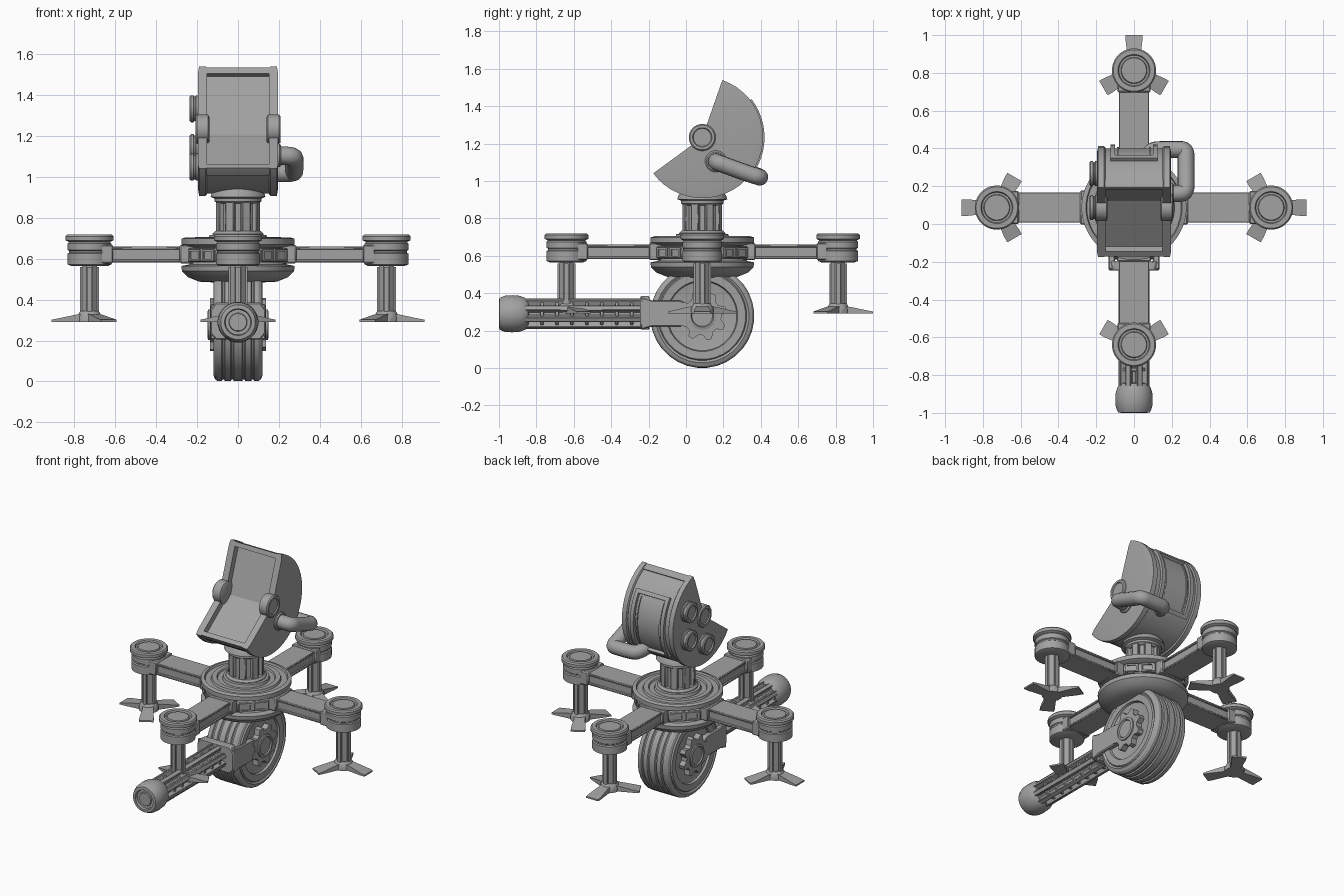
import bpy, bmesh
from math import pi, sin, cos, radians
from mathutils import Matrix, Vector

cube = bpy.data.objects.get("Cube")
if cube:
    bpy.data.objects.remove(cube)

grey = bpy.data.materials.new("plain_grey")
grey.use_nodes = True
GREY = (0.36, 0.36, 0.36, 1)
grey.diffuse_color = GREY
grey.node_tree.nodes["Principled BSDF"].inputs["Base Color"].default_value = GREY

CY = 0.087                       # y of the central axis
WHEEL = Vector((0, CY, 0.278))
HEAD = Vector((0, CY, 1.233))
T = Matrix.Translation
def turn(angle, axis='Z'):
    return Matrix.Rotation(angle, 4, axis)
TO_X = turn(pi / 2, 'Y')         # lathe axis z -> +x
TO_FRONT = turn(pi / 2, 'X')     # lathe axis z -> -y
parts = []


def loft(name, rings, mat=Matrix(), bevel=0):
    """Bridge equal-length rings of points and cap both ends."""
    bm = bmesh.new()
    rows = [[bm.verts.new(mat @ Vector(p)) for p in ring] for ring in rings]
    n = len(rows[0])
    for a, b in zip(rows, rows[1:]):
        for i in range(n):
            j = (i + 1) % n
            bm.faces.new((a[i], a[j], b[j], b[i]))
    bm.faces.new(rows[0])
    bm.faces.new(rows[-1])
    bmesh.ops.recalc_face_normals(bm, faces=bm.faces)
    mesh = bpy.data.meshes.new(name)
    bm.to_mesh(mesh)
    bm.free()
    mesh.materials.append(grey)
    ob = bpy.data.objects.new(name, mesh)
    bpy.context.collection.objects.link(ob)
    if bevel:
        mod = ob.modifiers.new("bevel", 'BEVEL')
        mod.width, mod.segments = bevel, 1
    parts.append(ob)
    return ob


def lathe(name, profile, mat=Matrix(), sides=32):
    off = pi / sides
    return loft(name, [[(r * cos(off + 2 * pi * i / sides), r * sin(off + 2 * pi * i / sides), z)
                        for i in range(sides)] for r, z in profile], mat)


def rect(x, hw, z0, z1):
    return [(x, -hw, z0), (x, hw, z0), (x, hw, z1), (x, -hw, z1)]


def bar(name, x0, x1, hw, z0, z1, mat=Matrix(), bevel=0):
    return loft(name, [rect(x0, hw, z0, z1), rect(x1, hw, z0, z1)], mat, bevel)


# ---- base hub
axis = T((0, CY, 0))
lathe("hub", [(.13, .485), (.19, .488), (.245, .51), (.275, .54), (.278, .565), (.24, .572),
              (.235, .58), (.235, .655), (.262, .662), (.278, .67), (.278, .698), (.255, .705),
              (.25, .692), (.215, .692), (.21, .706), (.18, .706), (.175, .696), (.145, .696),
              (.14, .715), (.12, .718)], axis, 40)
for k in range(4):
    m = axis @ turn(pi / 4 + k * pi / 2)
    bar("hub_panel", .2, .25, .1, .585, .65, m, .006)
    for s in (-1, 1):
        for z0, z1 in ((.59, .6), (.635, .645)):
            bar("panel_frame", .24, .258, .035, z0, z1, m @ T((0, s * .048, 0)))
        for e in (-1, 1):
            bar("panel_post", .24, .258, .006, .59, .645, m @ T((0, s * .048 + e * .034, 0)))

# ---- four arms, each with a pod, a leg and a three-toed foot
for k in range(4):
    m = axis @ turn(k * pi / 2)
    bar("arm", .2, .67, .07, .59, .655, m)
    bar("arm_top_flange", .2, .67, .08, .645, .66, m, .004)
    bar("arm_bottom_flange", .2, .67, .08, .582, .597, m, .004)
    bar("arm_root", .2, .285, .09, .578, .668, m, .006)
    bar("arm_clamp", .61, .67, .088, .578, .668, m, .006)
    p = m @ T((.726, 0, 0))
    lathe("pod", [(.09, .565), (.107, .572), (.107, .625), (.1, .63), (.1, .638), (.107, .643),
                  (.107, .675), (.1, .682), (.117, .69), (.117, .71), (.11, .718), (.085, .718),
                  (.08, .708), (.07, .708), (.066, .716)], p)
    lathe("leg", [(.04, .3), (.04, .57)], p, 8)
    for j in range(4):
        bar("leg_rib", .03, .047, .012, .34, .56, p @ turn(j * pi / 2))
    lathe("ankle", [(.062, .292), (.062, .318), (.05, .34), (.045, .345)], p, 12)
    for j in range(3):
        loft("toe", [rect(.0, .034, .292, .335), rect(.07, .034, .292, .326),
                     rect(.155, .044, .292, .308), rect(.187, .044, .292, .302)],
             p @ turn(j * 2 * pi / 3))

# ---- wheel with grooved tread
half = [(.17, .1), (.185, .104), (.19, .118), (.232, .12), (.238, .112), (.25, .12), (.268, .112),
        (.277, .1), (.278, .08), (.269, .076), (.269, .068), (.278, .064), (.278, .036),
        (.269, .032), (.269, .024), (.278, .02)]
w = T(WHEEL) @ TO_X
lathe("wheel", half + [(r, -x) for r, x in reversed(half)], w, 32)
for s in (-1, 1):
    side = T(WHEEL) @ turn(s * pi / 2, 'Y')
    gear = [((.132 if i % 4 in (1, 2) else .103), 2 * pi * (i + (.2 if i % 4 == 0 else 0)) / 32)
            for i in range(32)]
    loft("gear", [[(r * cos(a), r * sin(a), z) for r, a in gear] for z in (.09, .138)], side)
    lathe("gear_cap", [(.075, .13), (.075, .146), (.06, .15), (.055, .142), (.02, .142)], side, 24)
    # fork plate reaching from the collar to the gear
    outline = [(-.24, .205), (-.18, .222), (-.03, .222), (.06, .25), (.06, .31),
               (-.03, .362), (-.18, .362), (-.24, .38)]
    loft("fork_plate", [[(s * x, y, z) for y, z in outline] for x in (.1, .135)], bevel=.006)

# ---- slotted barrel pointing forward
TAIL_Z = .29
front = T((0, 0, TAIL_Z)) @ TO_FRONT
loft("barrel_collar", [[(x, y, z) for x, z in
                        ((-.11, .205), (.11, .205), (.135, .235), (.135, .35),
                         (.11, .385), (-.11, .385), (-.135, .35), (-.135, .235))]
                       for y in (-.245, -.195)], bevel=.006)
lathe("barrel_core", [(.055, .2), (.055, .9)], front, 16)
for k in range(8):
    m = front @ turn(k * pi / 4 + pi / 8)
    loft("barrel_bar", [[(x, y, z) for x, y in ((.05, -.015), (.084, -.015), (.084, .015), (.05, .015))]
                        for z in (.24, .88)], m, .004)
for k in range(8):
    z = .28 + k * .08
    lathe("barrel_ring", [(.055, z), (.072, z + .003), (.072, z + .017), (.055, z + .02)], front, 16)
lathe("barrel_cap", [(.075, .845), (.086, .86), (.097, .89), (.1, .93), (.097, .97), (.085, .998),
                     (.066, 1.0), (.062, .985), (.045, .985), (.042, .992)], front, 24)

# ---- neck
lathe("neck", [(.095, .7), (.095, .9)], axis, 8)
for k in range(8):
    bar("neck_rib", .07, .108, .022, .715, .88, axis @ turn(k * pi / 4 + pi / 8), .004)
lathe("neck_base", [(.125, .7), (.125, .722), (.112, .735)], axis, 24)
lathe("neck_flange", [(.1, .87), (.115, .88), (.115, .895), (.135, .902), (.13, .92), (.1, .96)], axis, 24)

# ---- head: a thick open sector between two cheeks
A0, A1, R = radians(-143.7), radians(70.7), .325


def arc(x, r, a0=A0, a1=A1, n=28):
    return [(x, HEAD.y + r * cos(a0 + (a1 - a0) * i / n), HEAD.z + r * sin(a0 + (a1 - a0) * i / n))
            for i in range(n + 1)]


def curved_plate(name, x0, x1, r0, r1, a0, a1, n=12):
    return loft(name, [arc(x, r1, a0, a1, n) + arc(x, r0, a0, a1, n)[::-1] for x in (x0, x1)])


inset = .13
tip = (HEAD.y + .034, HEAD.z - .025)     # fold line of the sunken face
loft("head_core", [arc(x, .314, A0 + inset, A1 - inset) + [(x, *tip)] for x in (-.16, .16)])
for s in (-1, 1):
    loft("cheek", [arc(s * x, r) + [(s * x, HEAD.y, HEAD.z)]
                   for x, r in ((.152, R - .008), (.158, R), (.19, R), (.196, R - .035))])
curved_plate("upper_lip", -.16, .16, .29, .32, A1 - inset - .02, A1)
curved_plate("lower_lip", -.16, .16, .29, .32, A0, A0 + inset + .02)

# back window frame
lo, hi = radians(-38), radians(38)
for s in (-1, 1):
    curved_plate("window_side", s * .1, s * .125, .3, .333, lo, hi)
    curved_plate("window_trim", s * .08, s * .09, .3, .321, lo + .12, hi - .12)
for a in (lo, hi - .08):
    curved_plate("window_end", -.125, .125, .3, .333, a, a + .08, 3)

# pivots on both cheeks
for s in (-1, 1):
    lathe("pivot", [(.06, .14), (.072, .146), (.072, .2), (.066, .207), (.052, .207), (.048, .2), (.02, .2)],
          T(HEAD) @ turn(s * pi / 2, 'Y'), 24)

# three round lamps on the right cheek
for y, z in ((.18, .1), (.18, -.09), (0, -.185)):
    lathe("side_lamp", [(.067, .18), (.067, .205), (.06, .209), (.06, .214), (.067, .218), (.067, .23),
                        (.06, .236), (.047, .236), (.043, .228), (.02, .228)],
          T(HEAD + Vector((0, y, z))) @ turn(-pi / 2, 'Y'), 24)

# ---- pipe looping from the left cheek to the back
curve = bpy.data.curves.new("pipe", 'CURVE')
curve.dimensions = '3D'
curve.bevel_depth, curve.bevel_resolution, curve.use_fill_caps = .045, 4, True
path = [(.15, .16, 1.105), (.22, .16, 1.105), (.275, .165, 1.1), (.275, .22, 1.08), (.275, .33, 1.04),
        (.275, .395, 1.02), (.22, .395, 1.02), (.15, .395, 1.02), (.08, .39, 1.025), (.06, .31, 1.05)]
spline = curve.splines.new('NURBS')
spline.points.add(len(path) - 1)
for pt, co in zip(spline.points, path):
    pt.co = (*co, 1)
spline.order_u, spline.use_endpoint_u, spline.resolution_u = 3, True, 6
curve.materials.append(grey)
bpy.context.collection.objects.link(bpy.data.objects.new("pipe", curve))
lathe("pipe_socket", [(.058, .18), (.058, .203), (.05, .21)],
      T((0, .16, 1.105)) @ TO_X, 20)

# ---- smooth shading with sharp edges kept
bpy.ops.object.select_all(action='DESELECT')
for ob in parts:
    ob.select_set(True)
bpy.context.view_layer.objects.active = parts[0]
bpy.ops.object.shade_smooth_by_angle(angle=radians(28))
